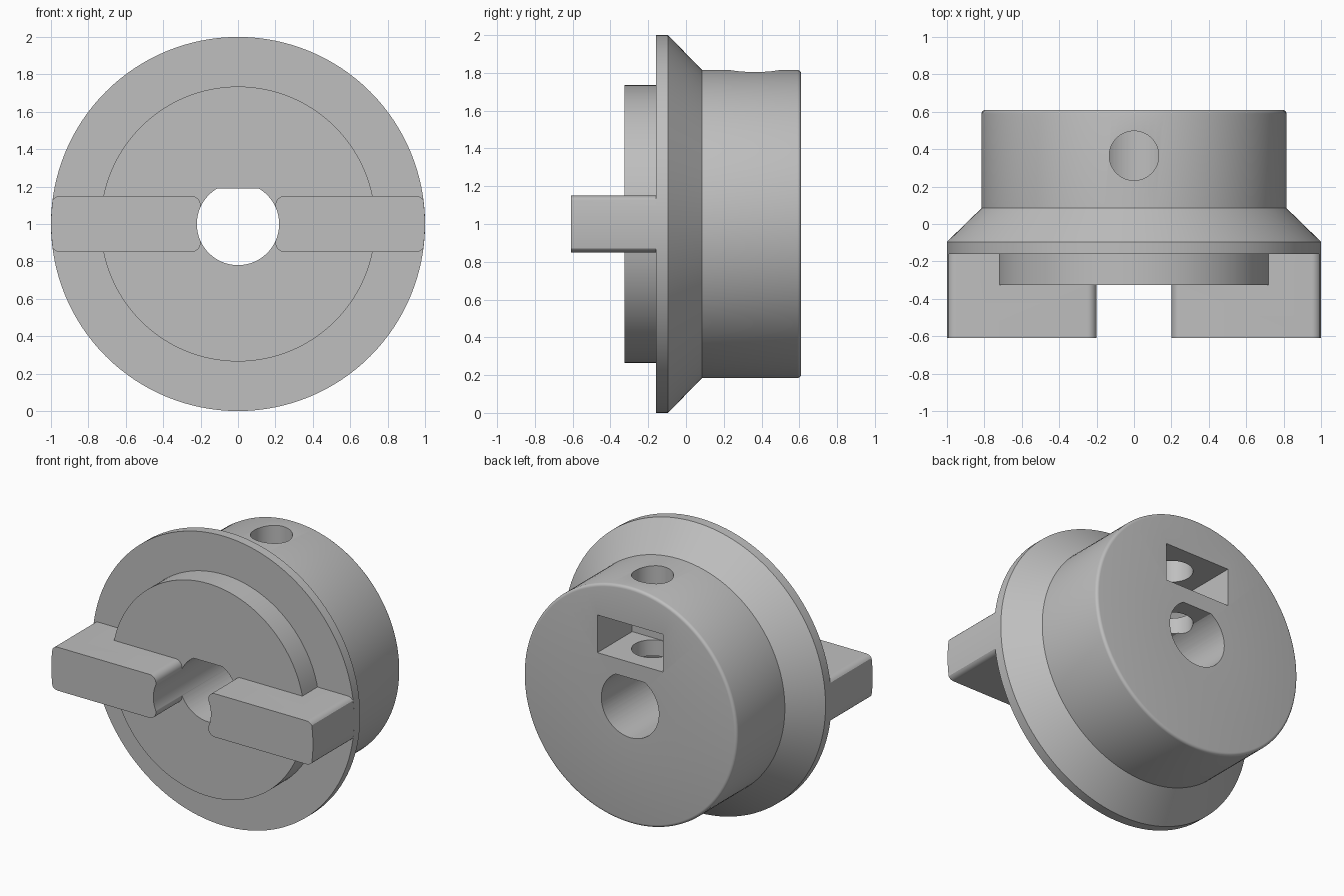
import bpy, bmesh
from math import pi, sin, cos, asin
from mathutils import Matrix, Vector

if "Cube" in bpy.data.objects:
    bpy.data.objects.remove(bpy.data.objects["Cube"])

grey = bpy.data.materials.new("plain grey")
grey.use_nodes = True
COLOUR = (0.52, 0.52, 0.52, 1)
grey.diffuse_color = COLOUR
grey.node_tree.nodes["Principled BSDF"].inputs["Base Color"].default_value = COLOUR

CENTRE = 1.0      # height of the main axis
BORE = 0.22       # shaft hole radius
FLAT = 0.19       # height of the shaft flat above the axis


def finish(name, bm):
    bmesh.ops.recalc_face_normals(bm, faces=bm.faces)
    mesh = bpy.data.meshes.new(name)
    bm.to_mesh(mesh)
    bm.free()
    mesh.materials.append(grey)
    obj = bpy.data.objects.new(name, mesh)
    bpy.context.collection.objects.link(obj)
    return obj


def lathe(name, profile, steps=128):
    """Spin (radius, y) points about the main axis."""
    bm = bmesh.new()
    verts = [bm.verts.new((r, y, CENTRE)) for r, y in profile]
    edges = [bm.edges.new(pair) for pair in zip(verts, verts[1:])]
    bmesh.ops.spin(bm, geom=verts + edges, cent=(0, 0, CENTRE), axis=(0, 1, 0),
                   angle=2 * pi, steps=steps, use_merge=True)
    bmesh.ops.remove_doubles(bm, verts=bm.verts, dist=1e-5)
    return finish(name, bm)


def extrude(name, outline, y0, y1):
    """Extrude an (x, z) outline along y."""
    bm = bmesh.new()
    face = bm.faces.new([bm.verts.new((x, y0, z)) for x, z in outline])
    new = bmesh.ops.extrude_face_region(bm, geom=[face])["geom"]
    moved = [v for v in new if isinstance(v, bmesh.types.BMVert)]
    bmesh.ops.translate(bm, verts=moved, vec=Vector((0, y1 - y0, 0)))
    return finish(name, bm)


def rounded_rect(x0, x1, z0, z1, r, steps=8):
    corners = ((x1 - r, z1 - r), (x0 + r, z1 - r), (x0 + r, z0 + r), (x1 - r, z0 + r))
    return [(cx + r * cos(a), cz + r * sin(a))
            for q, (cx, cz) in enumerate(corners)
            for a in [(q + i / steps) * pi / 2 for i in range(steps + 1)]]


def combine(target, tool, operation):
    mod = target.modifiers.new(operation.lower(), "BOOLEAN")
    mod.operation, mod.object, mod.solver = operation, tool, "EXACT"
    bpy.context.view_layer.objects.active = target
    bpy.ops.object.modifier_apply(modifier=mod.name)
    bpy.data.objects.remove(tool)


# Hub with front boss, flange, cone and softly rounded back rim
rim = 0.02
back_rim = [(0.815 - rim + rim * cos(a), 0.61 - rim + rim * sin(a))
            for a in [i * pi / 8 for i in range(5)]]
coupling = lathe("coupling_hub", [(0, -0.325), (0.735, -0.325), (0.735, -0.16), (1, -0.16),
                                  (1, -0.095), (0.815, 0.085)] + back_rim + [(0, 0.61)])

# Pair of drive jaws, trimmed to the flange circle
for side in (-1, 1):
    x0, x1 = sorted((side * 0.2, side * 1.0))
    jaw = extrude("drive_jaw", rounded_rect(x0, x1, 0.85, 1.15, 0.05), -0.61, -0.13)
    trim = lathe("jaw_trim", [(0, -0.8), (0.9995, -0.8), (0.9995, 0), (0, 0)])
    combine(jaw, trim, "INTERSECT")
    combine(coupling, jaw, "UNION")

# Flat-sided shaft bore
start, span = pi - asin(FLAT / BORE), pi + 2 * asin(FLAT / BORE)
bore = [(BORE * cos(start + span * i / 72), CENTRE + BORE * sin(start + span * i / 72))
        for i in range(73)]
combine(coupling, extrude("bore_cutter", bore, -1, 1), "DIFFERENCE")

# Nut pocket opening at the back
pocket = [(-0.25, 1.3), (0.25, 1.3), (0.25, 1.56), (-0.25, 1.56)]
combine(coupling, extrude("pocket_cutter", pocket, 0.23, 0.8), "DIFFERENCE")

# Set screw hole from the top down to the bore
bm = bmesh.new()
bmesh.ops.create_cone(bm, cap_ends=True, segments=64, radius1=0.132, radius2=0.132, depth=0.9,
                      matrix=Matrix.Translation((0, 0.365, 1.53)))
combine(coupling, finish("screw_cutter", bm), "DIFFERENCE")

bpy.ops.object.select_all(action="DESELECT")
coupling.select_set(True)
bpy.context.view_layer.objects.active = coupling
bpy.ops.object.shade_smooth_by_angle(angle=pi / 7)
